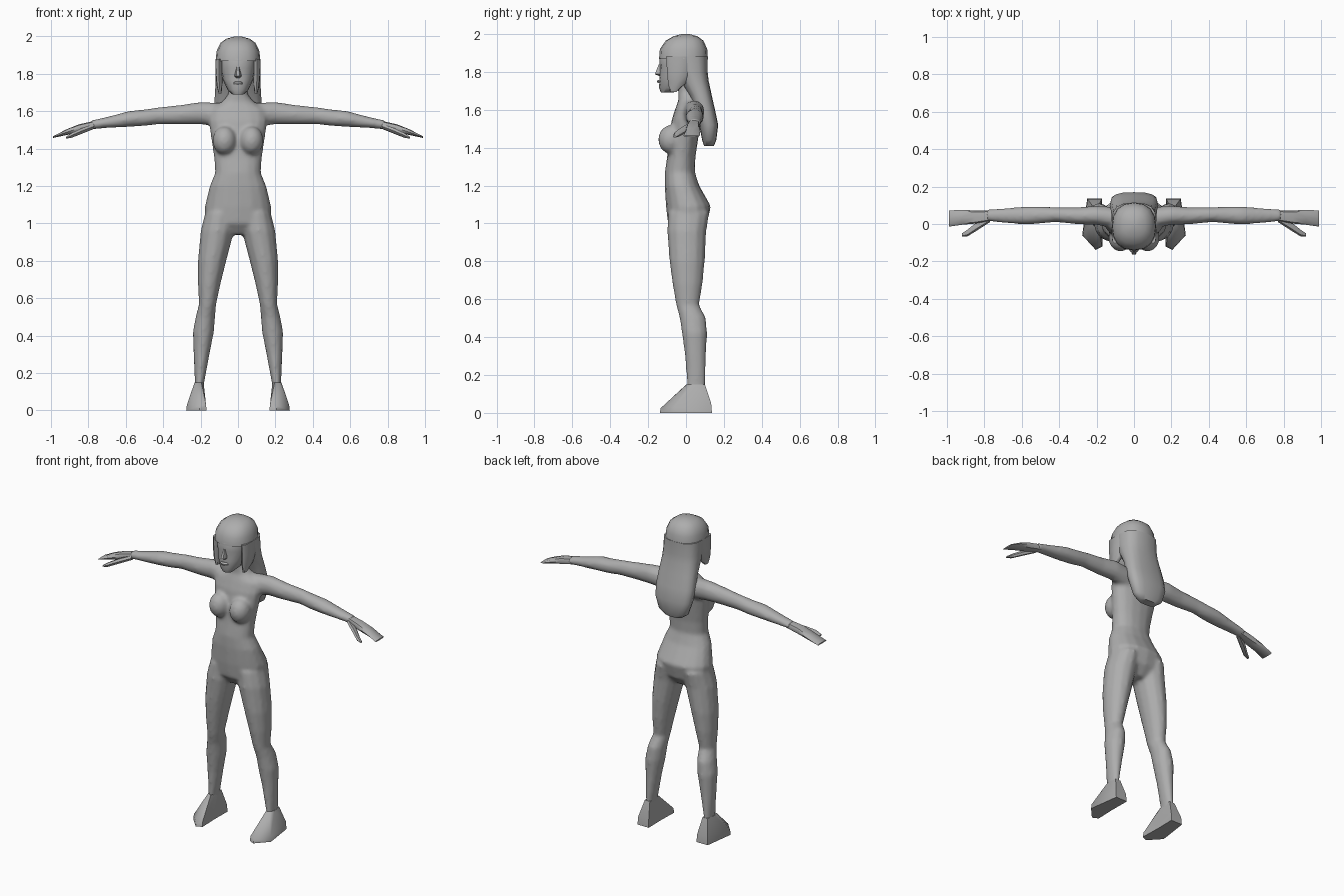
import bpy
import bmesh
from math import cos, sin, pi, copysign, radians
from mathutils import Matrix, Vector

default = bpy.data.objects.get("Cube")
if default:
    bpy.data.objects.remove(default)

GREY = (0.42, 0.42, 0.42, 1)
material = bpy.data.materials.new("plain_grey")
material.use_nodes = True
material.diffuse_color = GREY
material.node_tree.nodes["Principled BSDF"].inputs["Base Color"].default_value = GREY


def bridge(bm, layers):
    """Skin stacked loops of equal length and cap both ends."""
    loops = [[bm.verts.new(p) for p in layer] for layer in layers]
    n = len(loops[0])
    for low, high in zip(loops, loops[1:]):
        for i in range(n):
            j = (i + 1) % n
            bm.faces.new((low[i], low[j], high[j], high[i]))
    bm.faces.new(loops[0][::-1])
    bm.faces.new(loops[-1])


def loft(bm, rings, axis="z", side=1, sides=12, square=1.0):
    """Rings are (position, a_min, a_max, b_min, b_max) along z or x."""
    layers = []
    for pos, a0, a1, b0, b1 in rings:
        layer = []
        for i in range(sides):
            t = 2 * pi * i / sides
            u = copysign(abs(cos(t)) ** square, cos(t))
            v = copysign(abs(sin(t)) ** square, sin(t))
            a = (a0 + a1) / 2 + u * (a1 - a0) / 2
            b = (b0 + b1) / 2 + v * (b1 - b0) / 2
            layer.append((side * a, b, pos) if axis == "z" else (side * pos, a, b))
        layers.append(layer)
    bridge(bm, layers)


def centred(rings):
    """Expand (z, half_width, front, back) into full rings."""
    return [(z, -w, w, front, back) for z, w, front, back in rings]


def finish(name, bm, blend=False):
    bmesh.ops.recalc_face_normals(bm, faces=bm.faces)
    mesh = bpy.data.meshes.new(name)
    bm.to_mesh(mesh)
    bm.free()
    mesh.materials.append(material)
    obj = bpy.data.objects.new(name, mesh)
    bpy.context.collection.objects.link(obj)
    if blend:
        remesh = obj.modifiers.new("blend_parts", "REMESH")
        remesh.mode = "VOXEL"
        remesh.voxel_size = 0.011
        remesh.use_smooth_shade = True
        relax = obj.modifiers.new("relax", "SMOOTH")
        relax.factor = 0.5
        relax.iterations = 5
    else:
        bpy.ops.object.select_all(action="DESELECT")
        obj.select_set(True)
        bpy.context.view_layer.objects.active = obj
        bpy.ops.object.shade_smooth_by_angle(angle=radians(50))
    return obj


# Body: torso, breasts, legs and arms blended into one skin
torso = [
    (.94, .05, -.05, .06), (1.0, .175, -.095, .11), (1.09, .178, -.106, .132),
    (1.2, .152, -.112, .07), (1.27, .122, -.112, .047), (1.35, .128, -.1, .05),
    (1.45, .143, -.09, .065), (1.55, .158, -.075, .08), (1.61, .15, -.055, .088),
    (1.65, .085, -.04, .08), (1.69, .052, -.042, .055), (1.78, .05, -.045, .055),
]
leg = [
    (1.06, .015, .175, -.095, .125), (.96, .02, .2, -.1, .108),
    (.8, .062, .215, -.088, .1), (.68, .092, .215, -.072, .088),
    (.57, .116, .209, -.053, .07), (.5, .122, .227, -.034, .106),
    (.42, .128, .242, -.022, .112), (.3, .152, .238, -.006, .106),
    (.14, .182, .23, .005, .102), (.08, .185, .23, .005, .1),
]
arm = [
    (.08, -.03, .09, 1.51, 1.645), (.2, -.005, .098, 1.53, 1.65),
    (.3, -.002, .09, 1.53, 1.635), (.42, .01, .09, 1.53, 1.622),
    (.5, .002, .094, 1.521, 1.61), (.58, -.004, .094, 1.516, 1.602),
    (.7, .006, .084, 1.51, 1.57), (.79, .014, .077, 1.502, 1.55),
]
body = bmesh.new()
loft(body, centred(torso), sides=16, square=.9)
for side in (1, -1):
    loft(body, leg, side=side)
    loft(body, arm, axis="x", side=side)
    place = Matrix.Translation((side * .072, -.078, 1.443)) @ Matrix.Diagonal((.064, .069, .077, 1))
    bmesh.ops.create_uvsphere(body, u_segments=16, v_segments=10, radius=1, matrix=place)
finish("body", body, blend=True)

# Hands and feet
palm = [
    (.76, .018, .072, 1.508, 1.55), (.85, .002, .072, 1.487, 1.53),
    (.92, -.004, .076, 1.472, 1.502), (.99, -.014, .072, 1.457, 1.465),
]
thumb = [
    (.77, .01, .05, 1.503, 1.535), (.84, -.035, .01, 1.475, 1.51),
    (.89, -.066, -.03, 1.456, 1.485), (.92, -.068, -.05, 1.453, 1.463),
]
sole = [(.17, .137), (.25, .137), (.277, -.06), (.205, -.138), (.168, -.12), (.172, .01)]
rim_heights = (.05, .05, .03, .025, .03, .06)
ankle = [(.188, .1), (.224, .1), (.232, .04), (.22, .005), (.196, .002), (.184, .04)]
for side, label in ((1, "left"), (-1, "right")):
    hand = bmesh.new()
    loft(hand, palm, axis="x", side=side, sides=8, square=.7)
    loft(hand, thumb, axis="x", side=side, sides=6)
    finish(label + "_hand", hand)
    foot = bmesh.new()
    ground = [(side * x, y, 0) for x, y in sole]
    rim = [(side * (x * .94 + .013), y * .97, h) for (x, y), h in zip(sole, rim_heights)]
    top = [(side * x, y, .15) for x, y in ankle]
    bridge(foot, [ground, rim, top])
    finish(label + "_foot", foot)

# Head with a nose wedge and lips
skull = [
    (1.69, .03, -.132, -.07), (1.715, .056, -.142, -.01), (1.77, .082, -.14, .05),
    (1.83, .094, -.138, .08), (1.88, .096, -.142, .09), (1.95, .08, -.1, .08),
]
head = bmesh.new()
loft(head, centred(skull), sides=16, square=.9)
loft(head, centred([(1.74, .024, -.15, -.12), (1.75, .028, -.153, -.12), (1.758, .018, -.148, -.12)]), sides=8)
loft(head, centred([(1.778, .014, -.145, -.11), (1.788, .019, -.168, -.11), (1.84, .008, -.146, -.11)]), sides=6)
finish("head", head)

# Hair: cap with a straight fringe, long back and side locks
cap = [
    (1.868, .119, -.142, .115), (1.92, .115, -.138, .112), (1.965, .094, -.107, .092),
    (1.988, .062, -.066, .06), (1.999, .02, -.025, .02),
]
back = [
    (1.41, .06, .095, .148), (1.44, .1, .085, .16), (1.52, .125, .07, .17),
    (1.6, .13, .045, .153), (1.68, .124, .015, .135), (1.75, .12, -.03, .12),
    (1.8, .12, -.06, .114), (1.88, .119, -.09, .115),
]
lock = [
    (1.695, .088, .104, -.085, -.05), (1.74, .084, .115, -.095, .0),
    (1.8, .084, .12, -.1, .03), (1.88, .084, .119, -.105, .05),
]
hair = bmesh.new()
loft(hair, centred(cap), sides=16, square=.85)
loft(hair, centred(back), sides=16, square=.75)
for side in (1, -1):
    loft(hair, lock, side=side, sides=8, square=.6)
finish("hair", hair)
